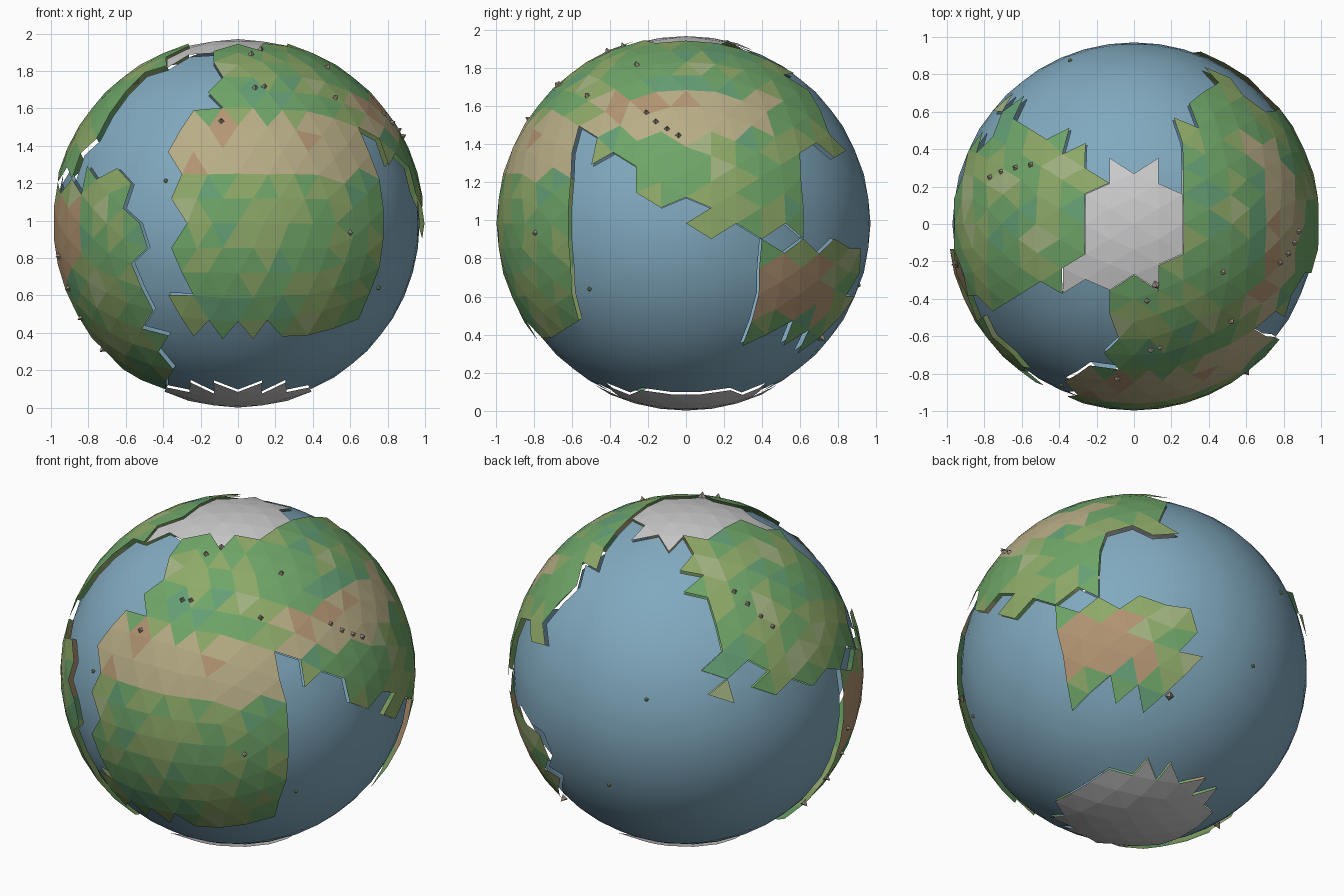
import bpy, bmesh, math, random
from mathutils import Vector, Matrix, noise

if "Cube" in bpy.data.objects:
    bpy.data.objects.remove(bpy.data.objects["Cube"])

random.seed(4)
CZ = 0.985            # globe centre height
OCEAN_R, LAND_R, ICE_R = 0.971, 0.997, 0.985


def material(name, rgb):
    m = bpy.data.materials.new(name)
    m.diffuse_color = (*rgb, 1)
    m.use_nodes = True
    m.node_tree.nodes["Principled BSDF"].inputs["Base Color"].default_value = m.diffuse_color
    return m


OCEAN = material("ocean_blue", (0.22, 0.40, 0.52))
LAND = [material("teal_green", (0.13, 0.35, 0.18)), material("green", (0.16, 0.38, 0.14)),
        material("olive", (0.27, 0.40, 0.14)), material("pale_green", (0.36, 0.45, 0.22)),
        material("tan", (0.48, 0.42, 0.24)), material("brown", (0.45, 0.30, 0.17))]
ROCK = material("rock", (0.32, 0.27, 0.22))


def inside(p, poly):
    """Even-odd point in polygon test."""
    hit = False
    for (x1, y1), (x2, y2) in zip(poly, poly[1:] + poly[:1]):
        if (y1 > p[1]) != (y2 > p[1]) and p[0] < (x2 - x1) * (p[1] - y1) / (y2 - y1) + x1:
            hit = not hit
    return hit


# Coast outlines, each drawn in the view that shows it best
NORTH_ICE = [(-.26, .2), (-.13, .24), (-.13, .37), (0, .29), (.13, .37), (.13, .24), (.26, .2),
             (.26, -.14), (.13, -.2), (.13, -.31), (0, -.26), (-.13, -.36), (-.39, -.35),
             (-.39, -.21), (-.26, -.13)]
SOUTHERN = [(-.24, 1.61), (-.1, 1.6), (-.12, 1.7), (-.13, 2.1), (.2, 2.1), (.27, 1.97), (.38, 1.8),
            (.47, 1.65), (.7, 1.57), (.7, 1.4), (.76, 1.25), (.79, .9), (.65, .46), (.52, .39),
            (.3, .37), (.25, .45), (.2, .37), (.13, .45), (.07, .37), (0, .45), (-.07, .37),
            (-.14, .45), (-.22, .38), (-.31, .5), (-.3, .7), (-.36, .85), (-.27, .98),
            (-.36, 1.13), (-.31, 1.3), (-.31, 1.5)]
EASTERN = [(-.42, 1.58), (-.47, 1.3), (-.39, 1.37), (-.25, 1.3), (-.25, 1.15), (-.115, 1.075),
           (.015, 1.11), (.13, 1.075), (.015, 1), (.147, .915), (.28, .96), (.395, .91),
           (.51, .97), (.625, .92), (.625, 1.375), (.79, 1.32), (.8, 1.42), (.72, 1.57),
           (.6, 1.7), (.46, 1.86), (.33, 1.92), (.33, 2.1), (-.7, 2.1), (-.7, 1.58)]
NORTHWEST = [(-.26, -.13), (-.26, .2), (-.15, .24), (-.26, .32), (-.26, .45), (-.37, .39),
             (-.34, .53), (-.5, .5), (-.7, .68), (-.77, .44), (-.9, .41), (-1.1, .2),
             (-1.1, -.3), (-.77, -.43), (-.56, -.32), (-.385, -.35), (-.385, -.21)]
SOUTHWEST = [(-1.1, 1.2), (-.94, 1.21), (-.85, 1.17), (-.77, 1.26), (-.63, 1.27), (-.5, 1.19),
             (-.615, 1.09), (-.48, .85), (-.6, .83), (-.52, .74), (-.44, .53), (-.51, .47),
             (-.37, .4), (-.45, .36), (-.34, .2), (-.39, .13), (-.55, .1), (-1.1, .1)]
SOUTHEAST = [(.385, .9), (.51, .83), (.62, .9), (.7, .85), (.78, .9), (.93, .85), (.86, .64),
             (.87, .56), (.725, .43), (.61, .325), (.54, .43), (.305, .35), (.36, .53), (.4, .7)]


def region_of(d):
    """Name the region for a unit direction from the globe centre."""
    x, y, z = d.x, d.y, d.z + CZ
    if d.z > 0 and inside((x, y), NORTH_ICE):
        return "north_ice_cap"
    if d.z < 0 and (x / .41) ** 2 + (y / .46) ** 2 < 1:
        return "south_ice_cap"
    if y < 0 and inside((x, z), SOUTHERN):
        return "front_continent"
    if x > (.25 if y > -.14 else .13) and inside((y, z), EASTERN):
        return "east_continent"
    if d.z > .28 and inside((x, y), NORTHWEST):
        return "northwest_continent"
    if y < -.12 and inside((x, z), SOUTHWEST):
        return "southwest_continent"
    if x > 0 and inside((y, z), SOUTHEAST):
        return "southeast_continent"
    return "ocean"


def land_colour(d):
    """Patchy greens with desert belts."""
    dry = d.y < -.5 and abs(d.x) < .75 and .26 < d.z < .56
    dry |= d.x > .4 and .46 < d.z < .68 and -.5 < d.y < .45
    dry |= d.x > .5 and -.5 < d.z < -.2 and .35 < d.y < .75
    dry |= d.x < -.85 and -.3 < d.z < .1
    t = noise.noise(d * 5) * 2.2 + random.uniform(-.5, .5)
    if dry:
        return 5 if t > .55 or (d.z < .1) else 4
    return max(0, min(3, int(1.9 + t)))


def new_object(name, bm, mats):
    me = bpy.data.meshes.new(name)
    bm.to_mesh(me)
    bm.free()
    for m in mats:
        me.materials.append(m)
    ob = bpy.data.objects.new(name, me)
    ob.location.z = CZ
    bpy.context.collection.objects.link(ob)
    return ob


# Geodesic globe: icosahedron with an edge at each pole, split three times
globe = bmesh.new()
phi = (1 + 5 ** .5) / 2
for a in (-1, 1):
    for b in (-phi, phi):
        for co in ((a, b, 0), (0, a, b), (b, 0, a)):
            globe.verts.new(Vector(co).normalized())
bmesh.ops.convex_hull(globe, input=globe.verts[:])
for _ in range(3):
    bmesh.ops.subdivide_edges(globe, edges=globe.edges[:], cuts=1, use_grid_fill=True)
    for v in globe.verts:
        v.co.normalize()
bmesh.ops.recalc_face_normals(globe, faces=globe.faces[:])

# Sort the tiles by region; land plates float above the cut-out ocean
regions = {}
for f in globe.faces:
    regions.setdefault(region_of(f.calc_center_median().normalized() * .992), []).append(f)

for name, faces in regions.items():
    sea, ice = name == "ocean", name.endswith("cap")
    r = OCEAN_R if sea else ICE_R if ice else LAND_R
    bm, made = bmesh.new(), {}
    for f in faces:
        for v in f.verts:
            if v.index not in made or v not in made:
                made.setdefault(v, None)
                if made[v] is None:
                    made[v] = bm.verts.new(v.co * r)
        nf = bm.faces.new([made[v] for v in f.verts])
        nf.smooth = sea
        if not sea and not ice:
            nf.material_index = land_colour(f.calc_center_median())
    new_object(name, bm, [OCEAN] if sea else [] if ice else LAND)
globe.free()

# Mountains: little pyramids standing outward (x, y, height above centre)
peaks = [(.07, -.41, .90), (.12, -.33, .93), (.09, -.67, .72), (.14, -.66, .73),
         (-.09, -.83, .55), (.52, -.52, .67), (.48, -.26, .84), (.60, -.79, -.05),
         (.79, -.21, .59), (.83, -.16, .54), (.86, -.10, .50), (.89, -.04, .47),
         (-.98, -.22, -.18), (-.89, -.22, -.34), (-.83, -.18, -.50), (-.73, -.13, -.68),
         (-.77, .25, .58), (-.71, .28, .64), (-.63, .30, .70), (-.55, .315, .76),
         (.33, .70, -.59)]
bm = bmesh.new()
for p in peaks:
    d = Vector(p).normalized()
    m = Matrix.Translation(d * 1.0) @ d.to_track_quat('Z', 'Y').to_matrix().to_4x4()
    bmesh.ops.create_cone(bm, cap_ends=True, segments=4, radius1=.025, radius2=0,
                          depth=.036, matrix=m)
new_object("mountains", bm, [ROCK])

# Tiny islands dotted over the ocean
bm = bmesh.new()
for p in [(-.39, -.87, .23), (.74, -.5, -.34), (-.34, .87, .25), (-.11, .92, -.33)]:
    bmesh.ops.create_icosphere(bm, subdivisions=1, radius=.012,
                               matrix=Matrix.Translation(Vector(p).normalized() * OCEAN_R))
new_object("islands", bm, [LAND[2]])
